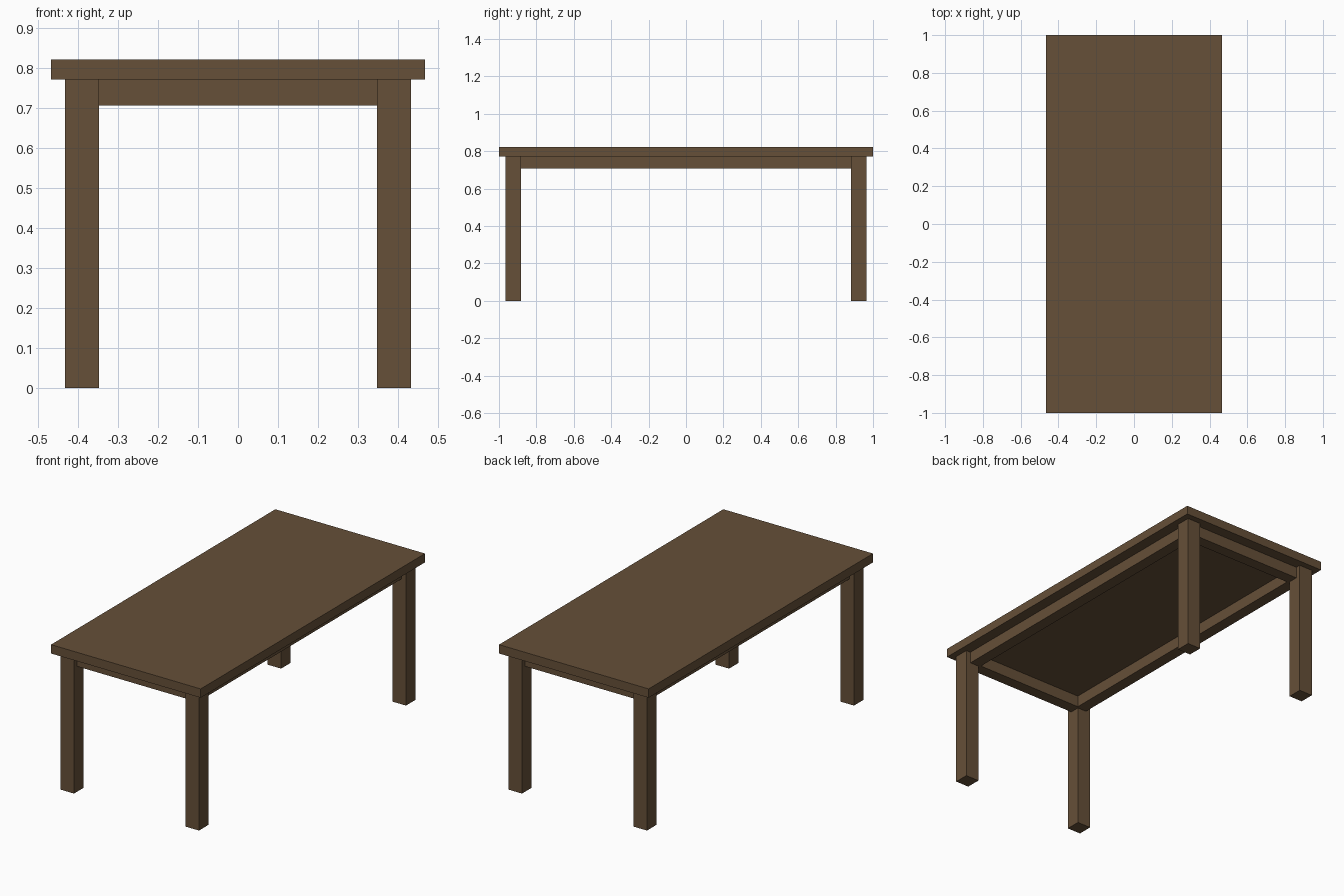
import bpy

if "Cube" in bpy.data.objects:
    bpy.data.objects.remove(bpy.data.objects["Cube"])

# Dark wood shared by every part
wood = bpy.data.materials.new("dark_wood")
wood.diffuse_color = (0.133, 0.08, 0.04, 1)
wood.use_nodes = True
wood.node_tree.nodes["Principled BSDF"].inputs["Base Color"].default_value = wood.diffuse_color


def box(name, x0, x1, y0, y1, z0, z1):
    bpy.ops.mesh.primitive_cube_add(
        size=1, location=((x0 + x1) / 2, (y0 + y1) / 2, (z0 + z1) / 2))
    ob = bpy.context.object
    ob.name = name
    ob.scale = (x1 - x0, y1 - y0, z1 - z0)
    bpy.ops.object.transform_apply(location=False, rotation=False, scale=True)
    ob.data.materials.append(wood)
    return ob


LEG_X, LEG_Y, LEG = 0.432, 0.965, 0.084   # outer leg faces, leg width
UNDER, RAIL_Z = 0.772, 0.707              # underside of top, bottom of rails
INSET, RAIL = 0.028, 0.066                # rail setback and thickness

# Tabletop
box("tabletop", -0.467, 0.467, -1, 1, UNDER, 0.822)

# Legs
for sx, xn in ((-1, "left"), (1, "right")):
    for sy, yn in ((-1, "front"), (1, "back")):
        cx, cy = sx * (LEG_X - LEG / 2), sy * (LEG_Y - LEG / 2)
        box(f"{yn}_{xn}_leg", cx - LEG / 2, cx + LEG / 2,
            cy - LEG / 2, cy + LEG / 2, 0, UNDER)

# Rails between the legs
rx, ry = LEG_X - LEG, LEG_Y - LEG
for s, xn, yn in ((-1, "left", "front"), (1, "right", "back")):
    c = s * (LEG_Y - INSET - RAIL / 2)
    box(f"{yn}_rail", -rx, rx, c - RAIL / 2, c + RAIL / 2, RAIL_Z, UNDER)
    c = s * (LEG_X - INSET - RAIL / 2)
    box(f"{xn}_rail", c - RAIL / 2, c + RAIL / 2, -ry, ry, RAIL_Z, UNDER)
